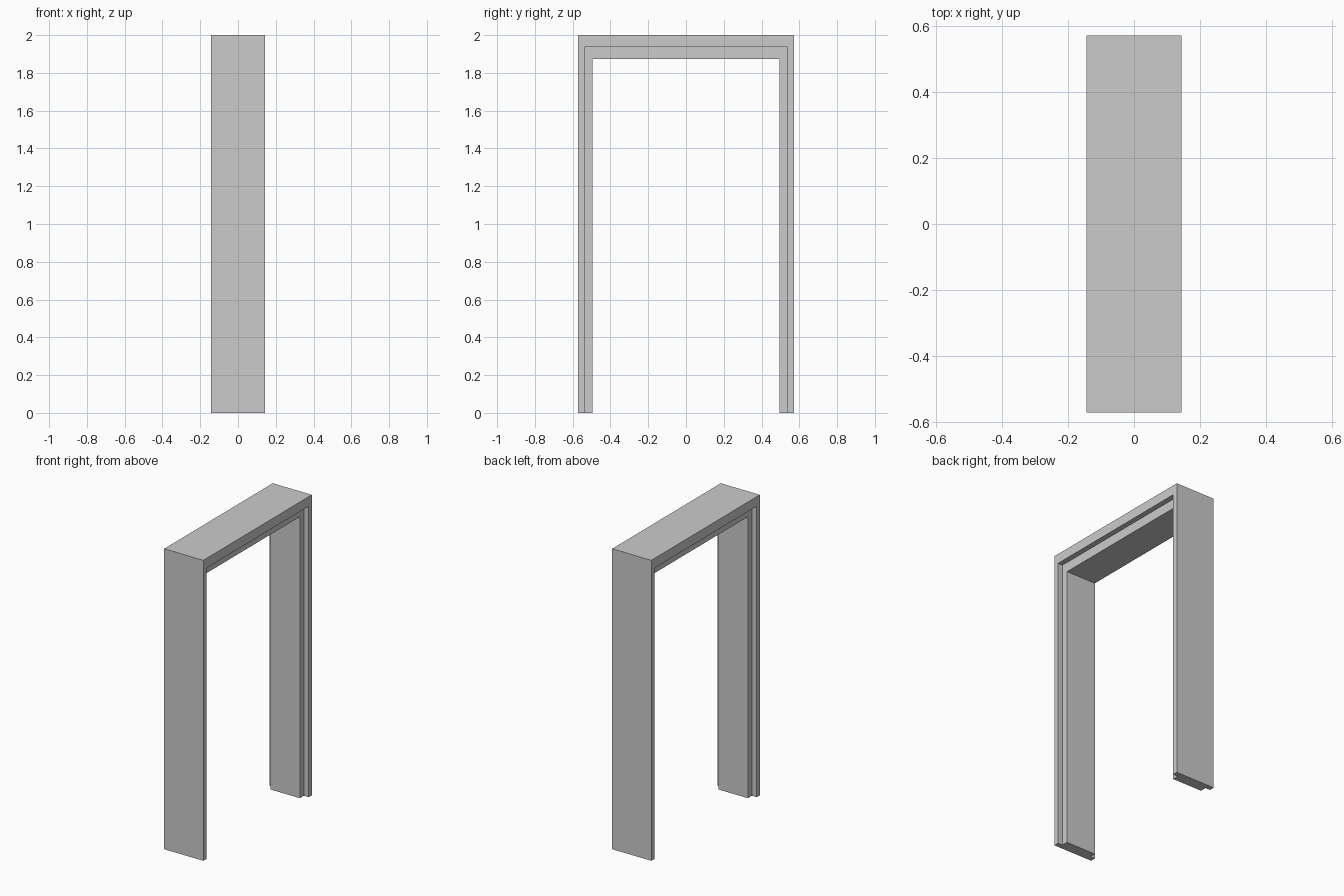
import bpy, bmesh

if "Cube" in bpy.data.objects:
    bpy.data.objects.remove(bpy.data.objects["Cube"])

# Nested outlines of the frame: (half width in y, top height)
OUTER, STEP, INNER = (0.571, 2.0), (0.537, 1.936), (0.495, 1.873)
DEEP, SHALLOW = 0.144, 0.109  # half depths of the outer and inner parts

# Stepped cross-section, swept up one jamb, across the head and down the other
section = [(DEEP, OUTER), (DEEP, STEP), (SHALLOW, STEP), (SHALLOW, INNER)]
section += [(-x, outline) for x, outline in reversed(section)]
stations = [(-1, 0), (-1, 1), (1, 1), (1, 0)]  # side in y, foot or top

bm = bmesh.new()
rings = [[bm.verts.new((x, side * w, up * h)) for x, (w, h) in section]
         for side, up in stations]
for a, b in zip(rings, rings[1:]):
    for i in range(len(section)):
        j = (i + 1) % len(section)
        bm.faces.new((a[i], a[j], b[j], b[i]))

# Close the feet
bm.faces.new(rings[0])
bm.faces.new(rings[-1])
bmesh.ops.recalc_face_normals(bm, faces=bm.faces)

mesh = bpy.data.meshes.new("door_frame")
bm.to_mesh(mesh)
bm.free()
bpy.context.collection.objects.link(bpy.data.objects.new("door_frame", mesh))
